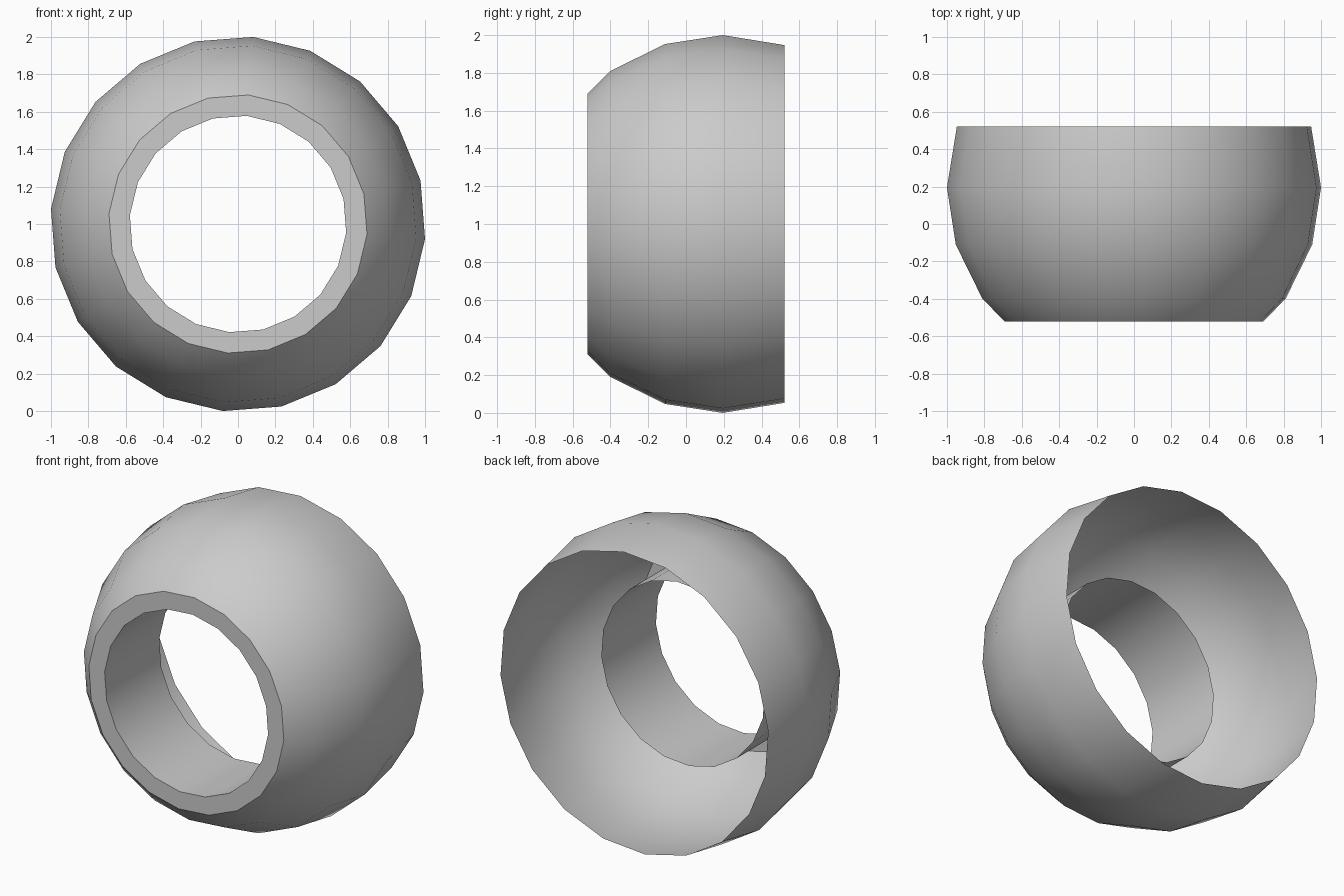
import bpy, bmesh, math

if "Cube" in bpy.data.objects:
    bpy.data.objects.remove(bpy.data.objects["Cube"])

SIDES = 20
PHASE = math.radians(-4.6)

# Profile as (radius, y): inner tube, front flange, rounded outer shell
PROFILE = [(0.58, 0.03), (0.58, -0.522), (0.692, -0.522), (0.813, -0.40),
           (0.956, -0.11), (1.0032, 0.195), (0.95, 0.522)]

bm = bmesh.new()
rings = []
for r, y in PROFILE:
    ring = []
    for k in range(SIDES):
        a = PHASE + 2 * math.pi * k / SIDES
        ring.append(bm.verts.new((r * math.cos(a), y, 1 + r * math.sin(a))))
    rings.append(ring)

# Join neighbouring rings; the order makes the shell face outwards
for a, b in zip(rings, rings[1:]):
    for k in range(SIDES):
        n = (k + 1) % SIDES
        bm.faces.new((a[k], a[n], b[n], b[k]))

mesh = bpy.data.meshes.new("ring_shell")
bm.to_mesh(mesh)
bm.free()
shell = bpy.data.objects.new("ring_shell", mesh)
bpy.context.collection.objects.link(shell)

# Smooth around the ring, sharp at the flange
bpy.context.view_layer.objects.active = shell
shell.select_set(True)
bpy.ops.object.shade_smooth_by_angle(angle=math.radians(35))
